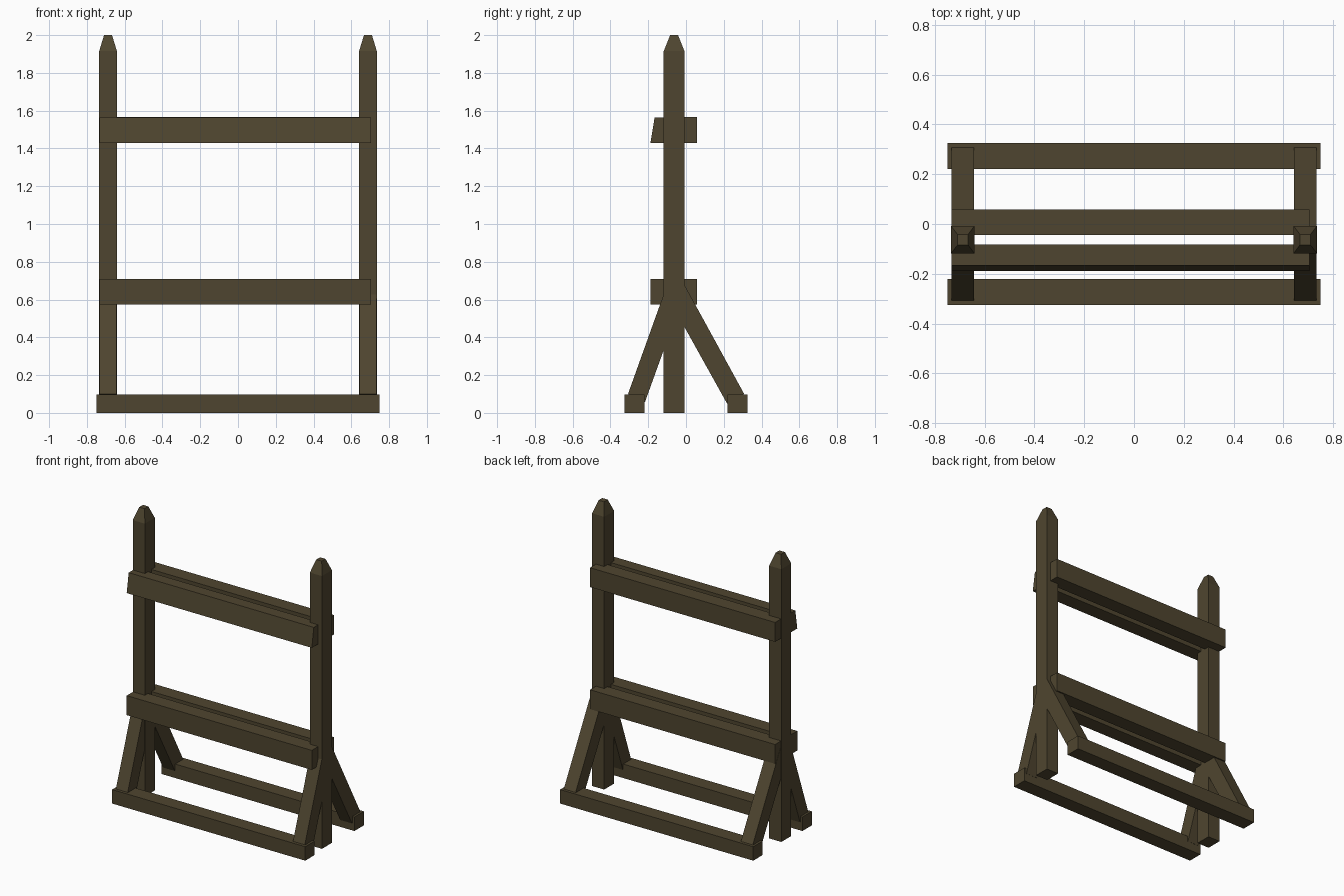
import bpy, bmesh

if "Cube" in bpy.data.objects:
    bpy.data.objects.remove(bpy.data.objects["Cube"])

wood = bpy.data.materials.new("dark brown wood")
wood.diffuse_color = (0.078, 0.060, 0.029, 1)
wood.use_nodes = True
wood.node_tree.nodes["Principled BSDF"].inputs["Base Color"].default_value = wood.diffuse_color


def finish(name, bm):
    bmesh.ops.recalc_face_normals(bm, faces=bm.faces)
    me = bpy.data.meshes.new(name)
    bm.to_mesh(me)
    bm.free()
    me.materials.append(wood)
    ob = bpy.data.objects.new(name, me)
    bpy.context.collection.objects.link(ob)


def beam(name, profile, x0, x1):
    """Extrude a (y, z) profile along x."""
    bm = bmesh.new()
    face = bm.faces.new([bm.verts.new((x0, y, z)) for y, z in profile])
    ext = bmesh.ops.extrude_face_region(bm, geom=[face])
    verts = [g for g in ext["geom"] if isinstance(g, bmesh.types.BMVert)]
    bmesh.ops.translate(bm, verts=verts, vec=(x1 - x0, 0, 0))
    finish(name, bm)


def rect(y0, y1, z0, z1):
    return [(y0, z0), (y1, z0), (y1, z1), (y0, z1)]


def post(name, cx, cy):
    """Square post with a blunt tapered tip."""
    bm = bmesh.new()
    rings = []
    for z, hx, hy in ((0, .047, .055), (1.915, .047, .055), (2, .021, .021)):
        rings.append([bm.verts.new((cx + sx * hx, cy + sy * hy, z))
                      for sx, sy in ((-1, -1), (1, -1), (1, 1), (-1, 1))])
    for a, b in zip(rings, rings[1:]):
        for i in range(4):
            j = (i + 1) % 4
            bm.faces.new((a[i], a[j], b[j], b[i]))
    bm.faces.new(rings[0])
    bm.faces.new(rings[-1])
    finish(name, bm)


# Posts and diagonal braces at each end
for side, s in (("left", -1), ("right", 1)):
    cx = s * 0.688
    post(side + "_post", cx, -0.063)
    beam(side + "_front_brace",
         [(-0.307, 0.10), (-0.217, 0.058), (-0.03, 0.577), (-0.11, 0.65)],
         cx - 0.046, cx + 0.046)
    beam(side + "_back_brace",
         [(0.308, 0.10), (0.217, 0.05), (-0.10, 0.62), (-0.015, 0.69)],
         cx - 0.046, cx + 0.046)

# Ground runners
beam("front_runner", rect(-0.325, -0.22, 0, 0.098), -0.75, 0.75)
beam("back_runner", rect(0.22, 0.325, 0, 0.098), -0.75, 0.75)

# Paired cross rails; the upper front rail has a sloped face
beam("lower_front_rail", rect(-0.188, -0.083, 0.573, 0.71), -0.733, 0.705)
beam("upper_front_rail",
     [(-0.188, 1.43), (-0.083, 1.43), (-0.083, 1.565), (-0.166, 1.565)],
     -0.733, 0.705)
for name, z in (("lower", 0.573), ("upper", 1.43)):
    beam(name + "_back_rail", rect(-0.045, 0.058, z, z + 0.136), -0.733, 0.705)
